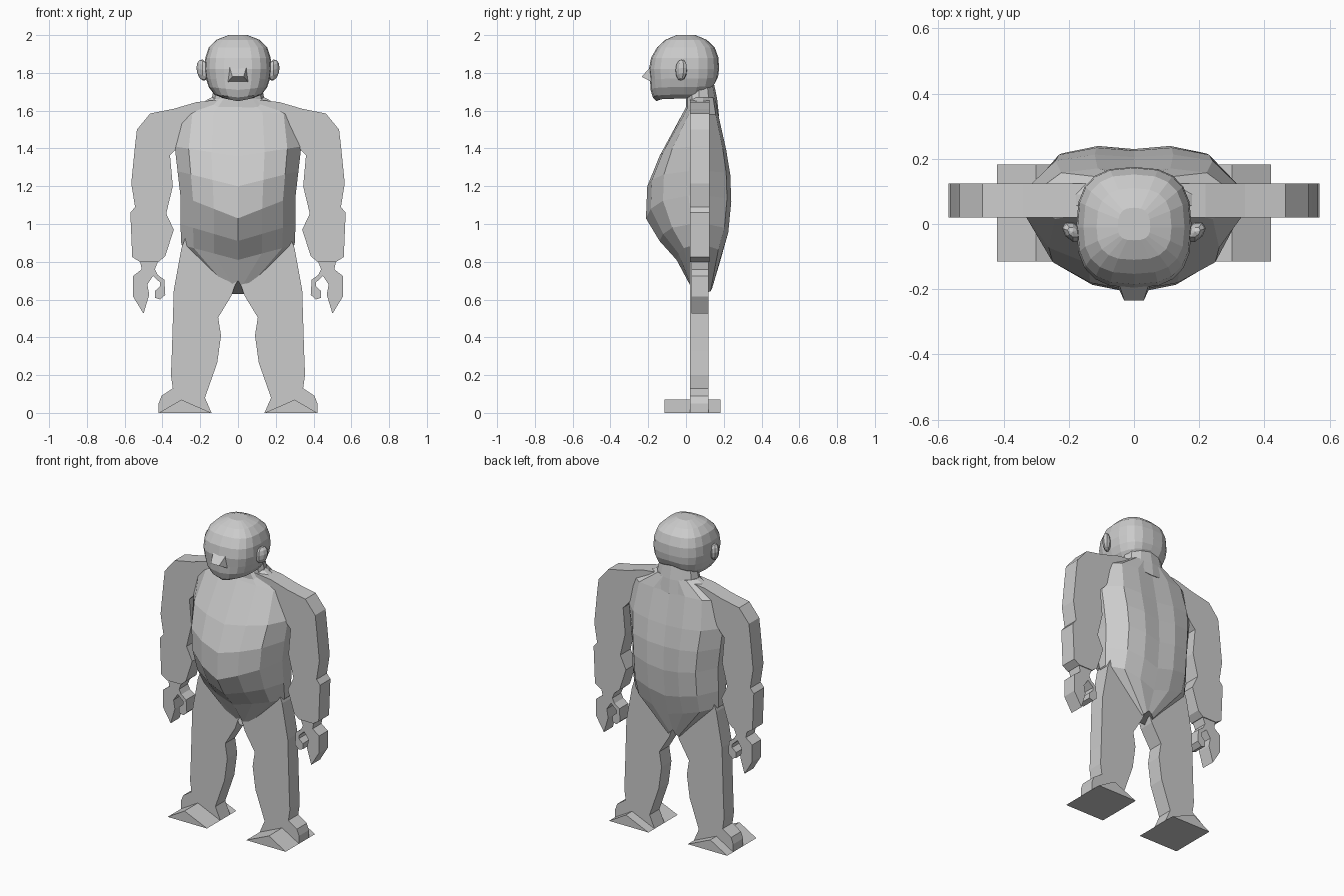
import bpy, bmesh, math
from mathutils import Vector

if "Cube" in bpy.data.objects:
    bpy.data.objects.remove(bpy.data.objects["Cube"])

grey = bpy.data.materials.new("plain grey")
grey.diffuse_color = (0.6, 0.6, 0.6, 1)
grey.use_nodes = True
grey.node_tree.nodes["Principled BSDF"].inputs["Base Color"].default_value = grey.diffuse_color


def finish(name, bm):
    bmesh.ops.recalc_face_normals(bm, faces=bm.faces)
    mesh = bpy.data.meshes.new(name)
    bm.to_mesh(mesh)
    bm.free()
    mesh.materials.append(grey)
    ob = bpy.data.objects.new(name, mesh)
    bpy.context.collection.objects.link(ob)
    return ob


def loft(name, section, rings, ym):
    """rings: half width, front y, back y, z at front, sides and back"""
    bm = bmesh.new()
    loops = []
    for hw, yf, yb, zf, zs, zb in rings:
        loop = []
        for fx, fy in section:
            y = ym + fy * ((ym - yf) if fy < 0 else (yb - ym))
            z = zs + ((zf if fy < 0 else zb) - zs) * (1 - abs(fx))
            loop.append(bm.verts.new((fx * hw, y, z)))
        loops.append(loop)
    n = len(section)
    for a, b in zip(loops, loops[1:]):
        for i in range(n):
            j = (i + 1) % n
            bm.faces.new((a[i], a[j], b[j], b[i]))
    bm.faces.new(loops[0])
    bm.faces.new(loops[-1])
    return finish(name, bm)


def slab(name, profile, y0, y1, side):
    """front-view outline extruded along y"""
    bm = bmesh.new()
    f = bm.faces.new([bm.verts.new((side * x, y0, z)) for x, z in profile])
    ext = bmesh.ops.extrude_face_region(bm, geom=[f])
    moved = [v for v in ext["geom"] if isinstance(v, bmesh.types.BMVert)]
    bmesh.ops.translate(bm, verts=moved, vec=(0, y1 - y0, 0))
    have = [g for g in bm.faces if all(abs(v.co.y - y0) < 1e-5 for v in g.verts)]
    if not have:
        bmesh.ops.holes_fill(bm, edges=bm.edges)
    return finish(name, bm)


def oval(n, power):
    pts = []
    for i in range(n):
        a = 2 * math.pi * i / n
        c, s = math.cos(a), math.sin(a)
        pts.append((math.copysign(abs(c) ** (2 / power), c),
                    math.copysign(abs(s) ** (2 / power), s)))
    return pts


# torso: broad belly in front, two back muscles with a shallow spine groove
half = [(.42, -.91), (.78, -.68), (1, -.2), (1, .25), (.72, .92), (.36, 1.06)]
torso_section = [(0, -1)] + half + [(0, 1)] + [(-x, y) for x, y in reversed(half)]
loft("torso", torso_section, [
    (.14, .02, .15, 1.655, 1.67, 1.67),
    (.31, -.01, .165, 1.60, 1.58, 1.58),
    (.335, -.14, .205, 1.36, 1.41, 1.38),
    (.32, -.205, .225, 1.20, 1.28, 1.25),
    (.305, -.212, .23, 1.03, 1.15, 1.10),
    (.305, -.14, .215, .91, 1.00, .93),
    (.30, -.05, .18, .81, .89, .80),
    (.05, .02, .135, .70, .63, .68)], .07)

# neck
loft("neck", oval(12, 2.2), [
    (.21, .0, .175, 1.62, 1.60, 1.57),
    (.14, .0, .165, 1.67, 1.66, 1.66),
    (.12, -.01, .145, 1.76, 1.76, 1.76)], .07)

# head
loft("head", oval(20, 2.7), [
    (.075, -.155, .04, 1.65, 1.665, 1.70),
    (.125, -.175, .125, 1.67, 1.685, 1.715),
    (.155, -.188, .155, 1.71, 1.725, 1.75),
    (.17, -.19, .17, 1.76, 1.77, 1.78),
    (.177, -.196, .175, 1.82, 1.82, 1.82),
    (.173, -.185, .172, 1.88, 1.88, 1.88),
    (.155, -.153, .152, 1.935, 1.935, 1.935),
    (.115, -.11, .11, 1.975, 1.975, 1.975),
    (.05, -.05, .05, 2, 2, 2)], -.01)

# nose wedge
bm = bmesh.new()
pts = [(-.06, -.17, 1.745), (.06, -.17, 1.745), (.05, -.17, 1.85), (-.05, -.17, 1.85),
       (-.03, -.235, 1.78), (.03, -.235, 1.78)]
vs = [bm.verts.new(p) for p in pts]
bmesh.ops.convex_hull(bm, input=vs)
finish("nose", bm)

arm = [(.09, 1.66), (.22, 1.645), (.34, 1.61), (.465, 1.585), (.535, 1.50), (.545, 1.415),
       (.565, 1.215), (.545, 1.09), (.57, 1.06), (.56, .825), (.52, .80),
       (.42, .80), (.385, .83), (.34, .97), (.38, 1.055), (.345, 1.20),
       (.36, 1.365), (.335, 1.39), (.25, 1.50), (.09, 1.60)]
hand = [(.52, .81), (.51, .76), (.555, .725), (.555, .615), (.50, .525), (.47, .625),
        (.48, .68), (.45, .725), (.412, .69), (.412, .67), (.44, .645), (.44, .61),
        (.412, .60), (.385, .625), (.39, .705), (.425, .73), (.44, .76), (.42, .81)]
leg = [(.30, .87), (.34, .65), (.35, .325), (.355, .20), (.345, .13), (.405, .09),
       (.42, .05), (.42, 0), (.14, 0), (.175, .08), (.11, .265), (.09, .41),
       (.105, .505), (.035, .62), (0, .72), (0, .90), (.26, .98)]
foot = [(.42, 0), (.30, .07), (.14, 0)]

for side, word in ((-1, "left"), (1, "right")):
    slab(word + "_arm", arm, .02, .125, side)
    slab(word + "_hand", hand, .03, .12, side)
    slab(word + "_leg", leg, .02, .12, side)
    slab(word + "_foot", foot, -.115, .182, side)
    # ear
    bm = bmesh.new()
    bmesh.ops.create_uvsphere(bm, u_segments=8, v_segments=6, radius=1)
    for v in bm.verts:
        x, y, z = v.co
        v.co = Vector((side * (.187 + .033 * x), -.025 + .03 * y + .012 * x, 1.815 + .055 * z + .012 * x))
    finish(word + "_ear", bm)
